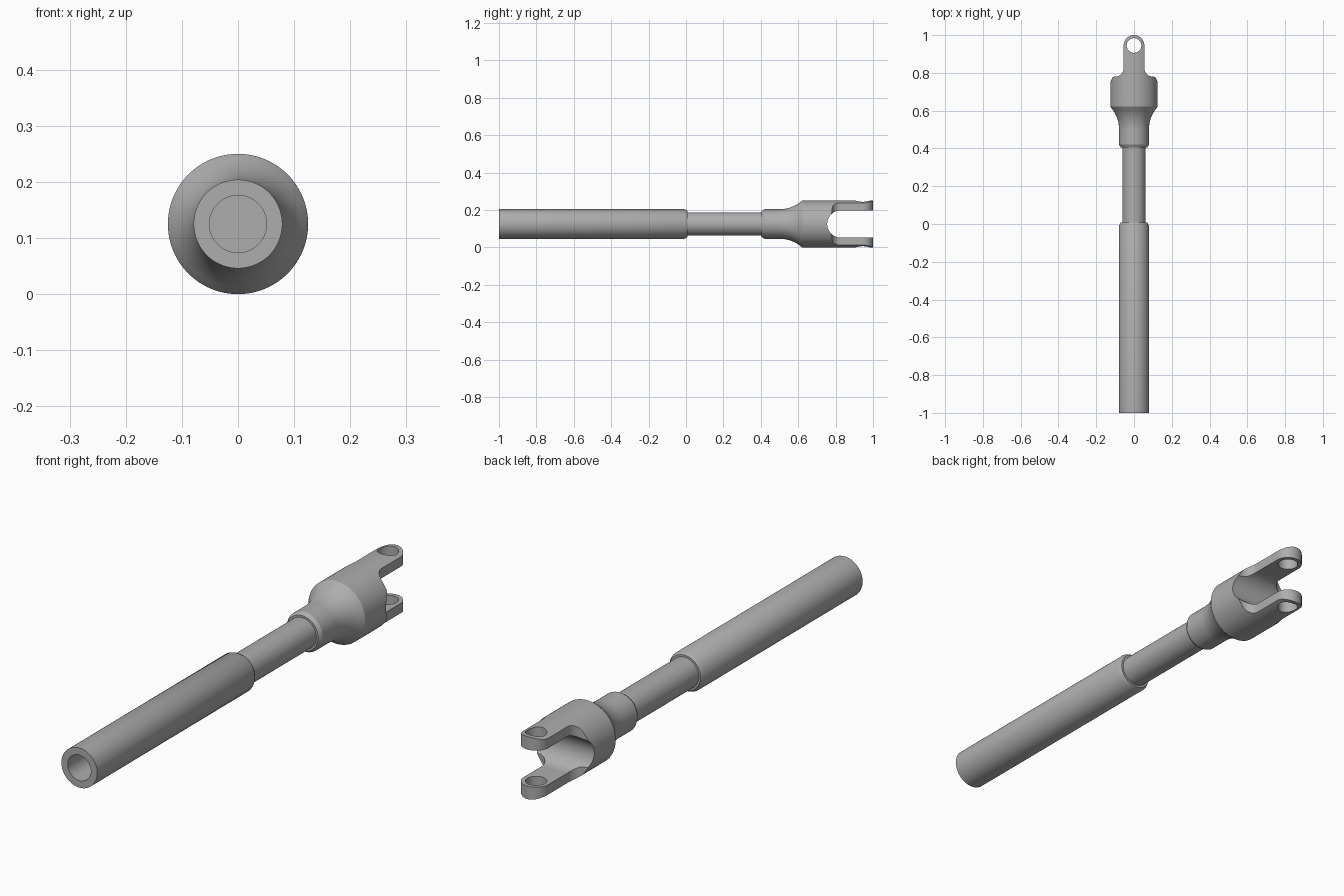
import bpy, bmesh
from math import cos, sin, pi, radians, sqrt
from mathutils import Matrix, Vector

if "Cube" in bpy.data.objects:
    bpy.data.objects.remove(bpy.data.objects["Cube"], do_unlink=True)

R = 0.125                      # largest radius, also the axis height
AXIS = Vector((0, 0, R))

steel = bpy.data.materials.new("grey_steel")
steel.use_nodes = True
GREY = (0.42, 0.42, 0.42, 1)
steel.diffuse_color = GREY
steel.node_tree.nodes["Principled BSDF"].inputs["Base Color"].default_value = GREY


def arc(cx, cy, r, start, end, n):
    angles = [radians(start + (end - start) * i / n) for i in range(n + 1)]
    return [(cx + r * cos(a), cy + r * sin(a)) for a in angles]


def finish(name, bm):
    bmesh.ops.recalc_face_normals(bm, faces=bm.faces)
    mesh = bpy.data.meshes.new(name)
    bm.to_mesh(mesh)
    bm.free()
    obj = bpy.data.objects.new(name, mesh)
    bpy.context.collection.objects.link(obj)
    mesh.materials.append(steel)
    return obj


def lathe(name, profile, steps=96):
    """Turn (y, radius) points about the shaft axis."""
    bm = bmesh.new()
    verts = [bm.verts.new((0, y, R + r)) for y, r in profile]
    edges = [bm.edges.new(pair) for pair in zip(verts, verts[1:])]
    bmesh.ops.spin(bm, geom=verts + edges, cent=AXIS, axis=(0, 1, 0),
                   angle=2 * pi, steps=steps, use_merge=True)
    bmesh.ops.remove_doubles(bm, verts=bm.verts, dist=1e-5)
    return finish(name, bm)


def prism(name, points, place, push):
    """Extrude a closed outline along a vector."""
    bm = bmesh.new()
    face = bm.faces.new([bm.verts.new(place(a, b)) for a, b in points])
    new = bmesh.ops.extrude_face_region(bm, geom=[face])["geom"]
    bmesh.ops.translate(bm, vec=push, verts=[v for v in new if isinstance(v, bmesh.types.BMVert)])
    return finish(name, bm)


def cut(target, cutter, operation):
    bpy.context.view_layer.objects.active = target
    mod = target.modifiers.new("cut", "BOOLEAN")
    mod.object, mod.operation, mod.solver = cutter, operation, "EXACT"
    bpy.ops.object.modifier_apply(modifier=mod.name)
    bpy.data.objects.remove(cutter, do_unlink=True)


# Turned body: bored sleeve, thin shaft, collar, flare and fork barrel
flare_r = 0.18
flare = arc(0.5, 0.079 + flare_r, flare_r, -90, -48.2, 14)
profile = [(-0.6, 0), (-0.6, 0.051), (-1, 0.051), (-1, 0.079), (-0.008, 0.079),
           (0.008, 0.07), (0.008, 0.062), (0.405, 0.062), (0.405, 0.07), (0.42, 0.079)]
profile += flare[:-1] + [(0.622, R), (1.05, R), (1.05, 0)]
body = lathe("fork_shaft", profile)

# Plan outline: shoulders, fillets and round-ended fork arms
half = [(0.2, -1.1), (0.2, 0.75), (0.126, 0.768), (0.12, 0.775), (0.112, 0.779)]
half += arc(0.1, 0.825, 0.045, 270, 180, 12)
half += arc(0, 0.945, 0.055, 0, 90, 20)
outline = half + [(-x, y) for x, y in reversed(half[:-1])]
plan = prism("plan_cutter", outline, lambda x, y: (x, y, -0.1), (0, 0, 0.5))
cut(body, plan, "INTERSECT")

# Round-bottomed slot between the arms
slot_r = 0.073
slot_points = arc(0.755 + slot_r, R, slot_r, 90, 270, 40) + [(1.2, R - slot_r), (1.2, R + slot_r)]
slot = prism("slot_cutter", slot_points, lambda y, z: (-0.3, y, z), (0.6, 0, 0))
cut(body, slot, "DIFFERENCE")

# Pin hole through both arms
pin = prism("pin_cutter", arc(0, 0.945, 0.039, 0, 352.5, 47), lambda x, y: (x, y, -0.1), (0, 0, 0.5))
cut(body, pin, "DIFFERENCE")

bpy.ops.object.select_all(action="DESELECT")
body.select_set(True)
bpy.context.view_layer.objects.active = body
bpy.ops.object.shade_smooth_by_angle(angle=radians(30))
